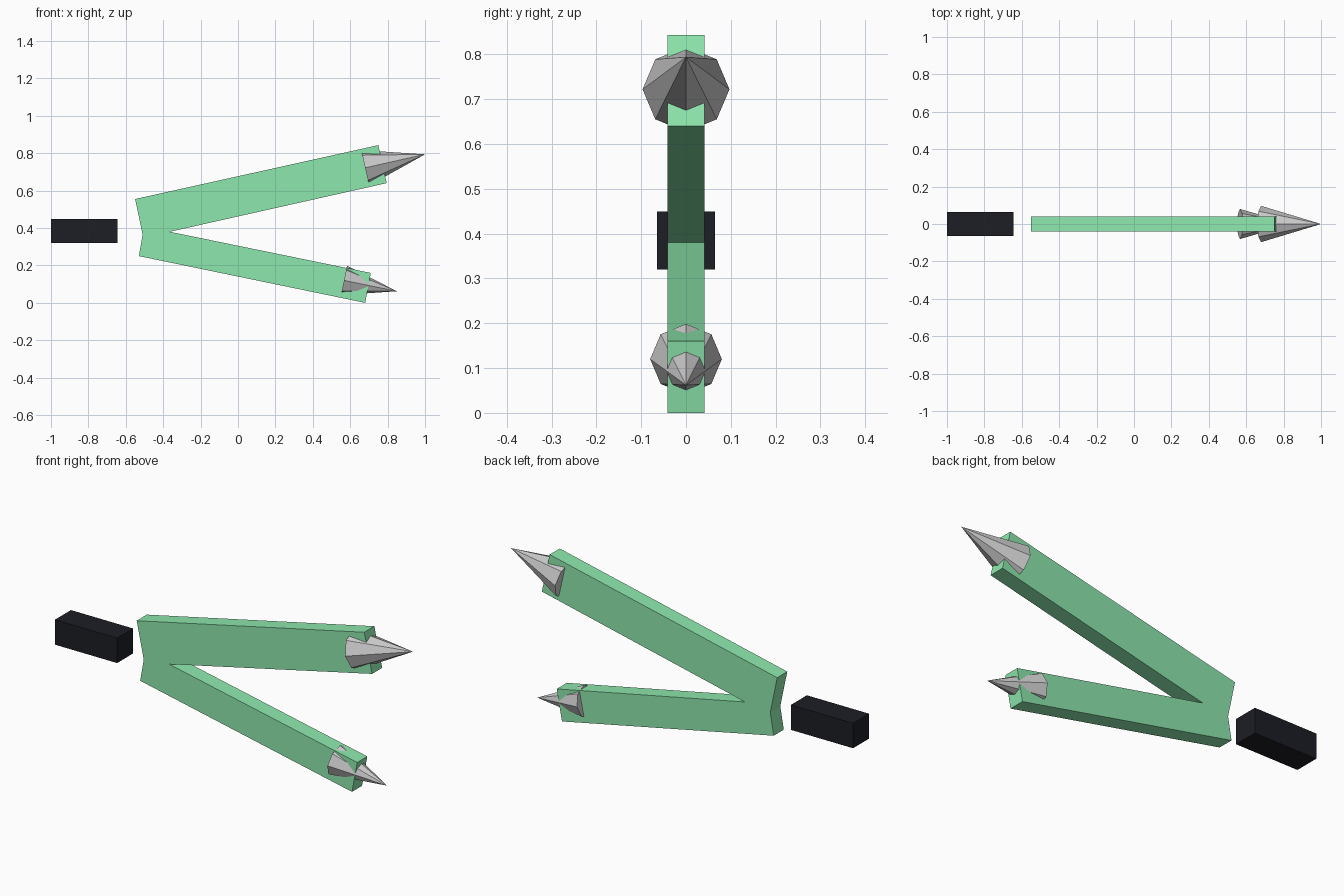
import bpy, bmesh, math
from mathutils import Vector

if "Cube" in bpy.data.objects:
    bpy.data.objects.remove(bpy.data.objects["Cube"])


def material(name, rgb):
    m = bpy.data.materials.new(name)
    m.diffuse_color = (*rgb, 1.0)
    m.use_nodes = True
    m.node_tree.nodes["Principled BSDF"].inputs["Base Color"].default_value = m.diffuse_color
    return m


def add_object(name, bm, mat=None):
    bmesh.ops.recalc_face_normals(bm, faces=bm.faces)
    me = bpy.data.meshes.new(name)
    bm.to_mesh(me)
    bm.free()
    ob = bpy.data.objects.new(name, me)
    bpy.context.collection.objects.link(ob)
    if mat:
        me.materials.append(mat)
    return ob


def extruded_profile(name, points, half_depth, mat):
    """Closed x/z outline, extruded evenly about y = 0."""
    bm = bmesh.new()
    face = bm.faces.new([bm.verts.new((x, -half_depth, z)) for x, z in points])
    ext = bmesh.ops.extrude_face_region(bm, geom=[face])
    verts = [g for g in ext["geom"] if isinstance(g, bmesh.types.BMVert)]
    bmesh.ops.translate(bm, verts=verts, vec=(0, 2 * half_depth, 0))
    return add_object(name, bm, mat)


def spike(name, base, tip, radius):
    """Eight-sided cone from a base centre to a tip in the x/z plane."""
    a, b = Vector((base[0], 0, base[1])), Vector((tip[0], 0, tip[1]))
    d = b - a
    bm = bmesh.new()
    bmesh.ops.create_cone(bm, cap_ends=True, segments=8, radius1=radius,
                          radius2=0, depth=d.length)
    ob = add_object(name, bm)
    ob.location = (a + b) / 2
    ob.rotation_euler = (0, math.atan2(d.x, d.z), 0)
    return ob


green = material("green", (0.27, 0.80, 0.42))
black = material("black", (0.012, 0.013, 0.018))

# Forked body: two arms joined at the left
extruded_profile("forked_arms", [
    (-0.55, 0.555), (0.75, 0.843), (0.795, 0.64), (-0.365, 0.38),
    (0.71, 0.16), (0.68, 0.0), (-0.53, 0.25), (-0.51, 0.365)], 0.041, green)

# Separate grip block behind the fork
extruded_profile("handle", [
    (-1.0, 0.32), (-0.645, 0.32), (-0.645, 0.449), (-1.0, 0.449)], 0.065, black)

# Pointed tips at the arm ends
spike("upper_spike", (0.68, 0.722), (1.0, 0.794), 0.097)
spike("lower_spike", (0.567, 0.12), (0.85, 0.062), 0.08)
